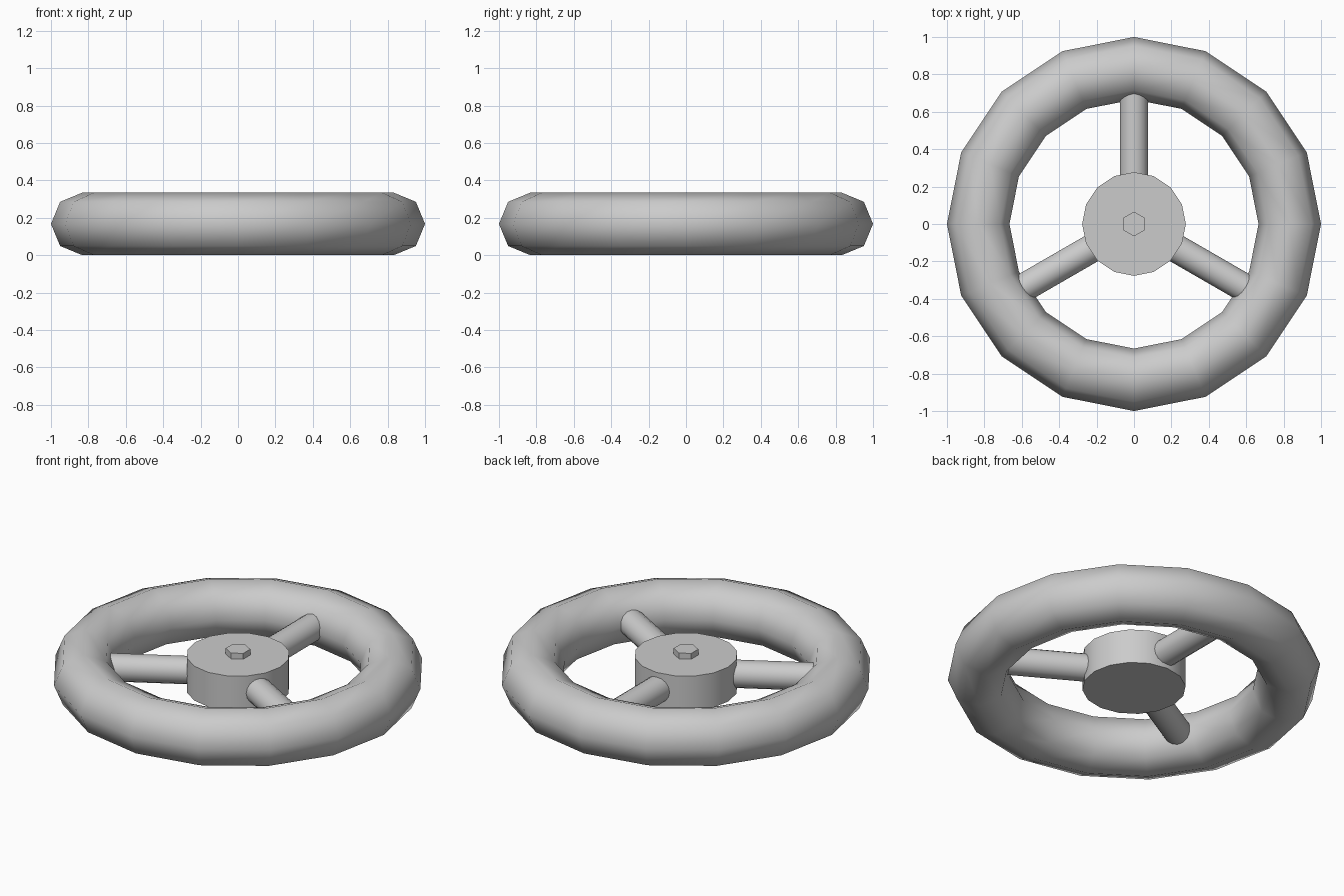
import bpy
import math

cube = bpy.data.objects.get("Cube")
if cube:
    bpy.data.objects.remove(cube, do_unlink=True)

MID = 0.167          # height of the wheel's centre plane
RIM_RADIUS = 0.833
TUBE_RADIUS = 0.167

# Single grey finish
grey = bpy.data.materials.new("light grey")
grey.use_nodes = True
colour = (0.6, 0.6, 0.6, 1)
grey.diffuse_color = colour
grey.node_tree.nodes["Principled BSDF"].inputs["Base Color"].default_value = colour


def finish(name, smooth_angle=None):
    """Name the active part, colour it and set its shading."""
    part = bpy.context.object
    part.name = name
    part.data.materials.append(grey)
    if smooth_angle:
        bpy.ops.object.shade_smooth_by_angle(angle=math.radians(smooth_angle))
    return part


def disc(name, sides, radius, bottom, top, smooth_angle=None):
    """Upright cylinder between two heights, with a corner towards the back."""
    bpy.ops.mesh.primitive_cylinder_add(
        vertices=sides, radius=radius, depth=top - bottom,
        location=(0, 0, (bottom + top) / 2))
    return finish(name, smooth_angle)


# Rim: sixteen segments around, eight-sided tube
bpy.ops.mesh.primitive_torus_add(
    major_segments=16, minor_segments=8, major_radius=RIM_RADIUS,
    minor_radius=TUBE_RADIUS, location=(0, 0, MID))
finish("rim", 60)

# Hub and its hexagonal centre bolt
disc("hub", 16, 0.277, 0.067, 0.27, 30)
disc("centre_bolt", 6, 0.066, 0.26, 0.304)

# Three spokes from inside the hub into the rim
inner, outer = 0.15, RIM_RADIUS - 0.03
for name, degrees in (("back_spoke", 90), ("right_spoke", 210), ("left_spoke", 330)):
    angle = math.radians(degrees)
    reach = (inner + outer) / 2
    bpy.ops.mesh.primitive_cylinder_add(
        vertices=16, radius=0.076, depth=outer - inner,
        location=(reach * math.cos(angle), reach * math.sin(angle), MID),
        rotation=(0, math.pi / 2, angle))
    finish(name, 30)
